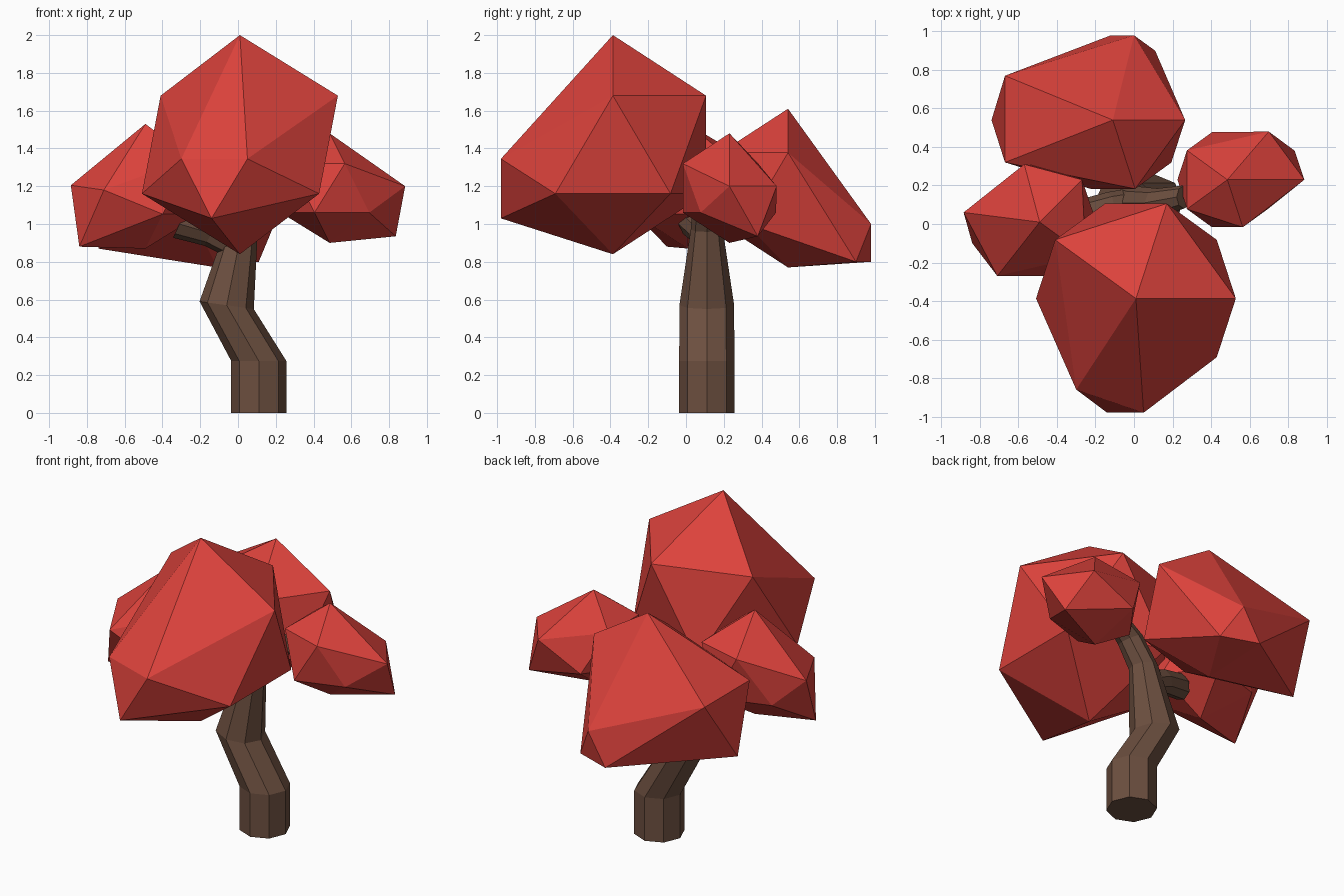
import bpy, bmesh
from math import cos, sin, radians, pi
from mathutils import Vector

if "Cube" in bpy.data.objects:
    bpy.data.objects.remove(bpy.data.objects["Cube"])


def material(name, rgb):
    m = bpy.data.materials.new(name)
    m.diffuse_color = (*rgb, 1)
    m.use_nodes = True
    m.node_tree.nodes["Principled BSDF"].inputs["Base Color"].default_value = m.diffuse_color
    return m


RED = material("foliage_red", (0.72, 0.055, 0.045))
BROWN = material("bark_brown", (0.15, 0.078, 0.05))


def finish(bm, name, mat):
    bmesh.ops.recalc_face_normals(bm, faces=bm.faces)
    me = bpy.data.meshes.new(name)
    bm.to_mesh(me)
    bm.free()
    me.materials.append(mat)
    ob = bpy.data.objects.new(name, me)
    bpy.context.collection.objects.link(ob)


def foliage(name, centre, r, pulls, turn=1):
    """Icosahedron; pulls move corners, named by (level, azimuth), to new places."""
    bm = bmesh.new()
    bmesh.ops.create_icosphere(bm, subdivisions=1, radius=1)
    for v in bm.verts:
        v.co.x *= turn
        v.co.y *= turn
    targets = []
    for level, deg, place in pulls:
        a = radians(deg)
        rest = Vector((0.894 * cos(a), 0.894 * sin(a), 0.447 * level))
        targets.append((min(bm.verts, key=lambda v: (v.co - rest).length), place))
    for v in bm.verts:
        v.co = v.co * r + Vector(centre)
    for v, place in targets:
        v.co = place
    finish(bm, name, RED)


def limb(name, rings, sides=8):
    """Octagonal tube through rings of (centre, radius, tilt about y)."""
    bm = bmesh.new()
    loops = []
    for (cx, cy, cz), r, tilt in rings:
        t = radians(tilt)
        loop = []
        for i in range(sides):
            a = 2 * pi * i / sides
            u, w = r * cos(a), r * sin(a)
            loop.append(bm.verts.new((cx + u * cos(t), cy + w, cz - u * sin(t))))
        loops.append(loop)
    for a, b in zip(loops, loops[1:]):
        for i in range(sides):
            j = (i + 1) % sides
            bm.faces.new((a[i], a[j], b[j], b[i]))
    bm.faces.new(loops[0])
    bm.faces.new(loops[-1])
    finish(bm, name, BROWN)


# Leaf clumps
foliage("front_foliage", (0.01, -0.387, 1.42), 0.58, [
    (-1, 252, (-0.14, -0.98, 1.03)),
    (1, 288, (0.05, -0.98, 1.345)),
    (1, 216, (-0.30, -0.86, 1.345))])

foliage("back_foliage", (-0.11, 0.54, 1.19), 0.42, [
    (1, 72, (0.0, 0.98, 1.0)),
    (-1, 108, (-0.12, 0.98, 0.80)),
    (-1, 36, (0.11, 0.90, 0.80)),
    (1, 144, (-0.67, 0.77, 1.25)),
    (1, 216, (-0.67, 0.32, 1.25)),
    (-1, 180, (-0.74, 0.54, 0.87))])

foliage("right_foliage", (0.485, 0.23, 1.19), 0.29, [
    (1, 0, (0.885, 0.23, 1.20)),
    (1, 72, (0.70, 0.48, 1.20)),
    (-1, 36, (0.835, 0.38, 0.935))])

foliage("left_foliage", (-0.49, 0.01, 1.20), 0.33, [
    (1, 180, (-0.885, 0.06, 1.205)),
    (1, 252, (-0.71, -0.27, 1.18)),
    (-1, 216, (-0.84, -0.10, 0.88)),
    (1, 108, (-0.57, 0.31, 1.35)),
    (1, 36, (-0.27, 0.23, 1.35))], turn=-1)

# Crooked trunk and the side branch
limb("trunk", [
    ((0.11, 0.11, 0.0), 0.146, 0),
    ((0.11, 0.11, 0.275), 0.146, 0),
    ((-0.06, 0.11, 0.57), 0.145, 8),
    ((0.02, 0.11, 0.97), 0.085, 8),
    ((0.12, 0.11, 1.12), 0.075, 30),
    ((0.26, 0.14, 1.2), 0.06, 50)])
limb("left_branch", [
    ((0.0, 0.11, 0.88), 0.08, -45),
    ((-0.14, 0.09, 0.95), 0.075, -60),
    ((-0.31, 0.04, 1.0), 0.08, -65)])
